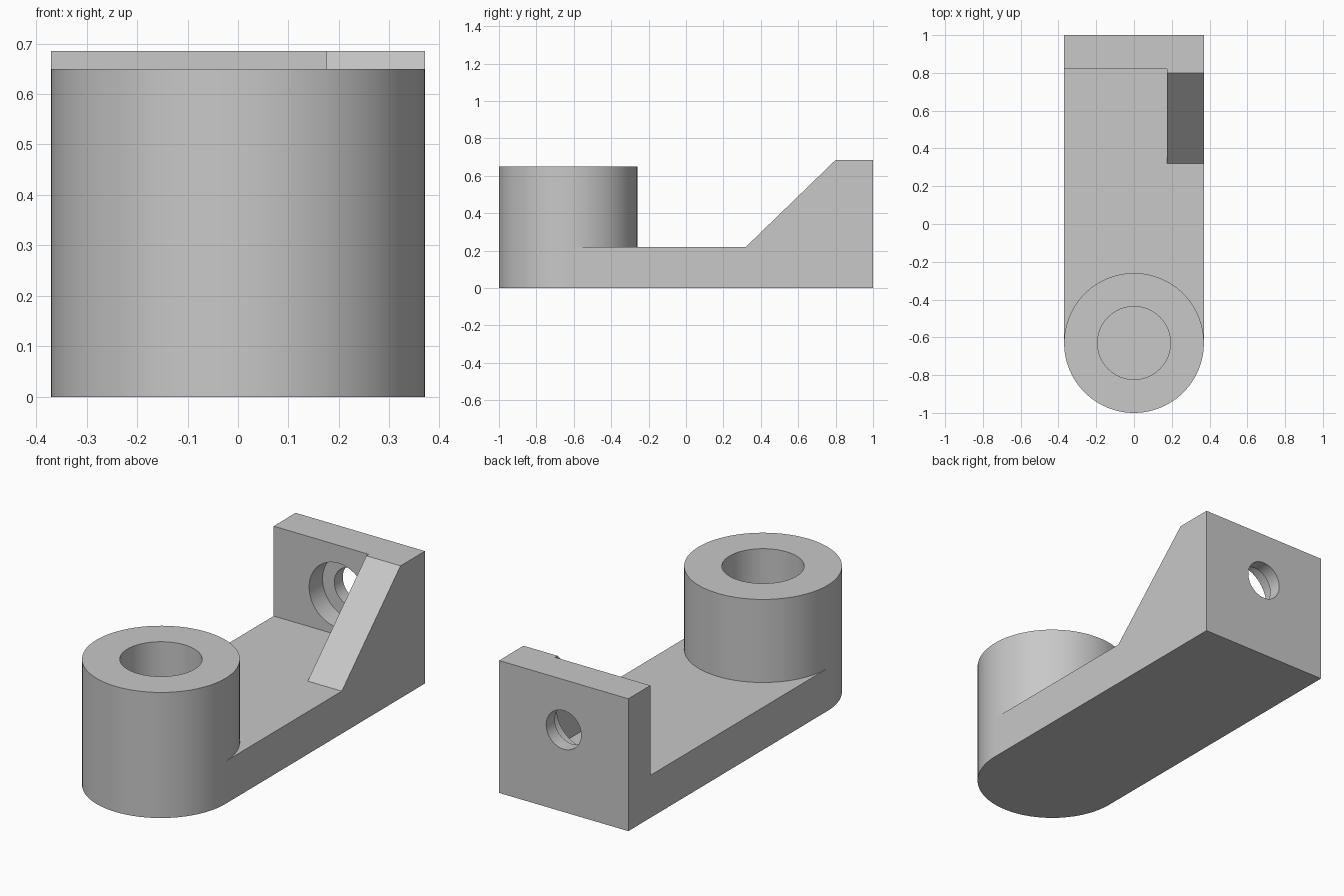
import bpy, bmesh
from math import pi, cos, sin
from mathutils import Matrix, Vector

cube = bpy.data.objects.get("Cube")
if cube:
    bpy.data.objects.remove(cube, do_unlink=True)

HALF = 0.37       # half width, also the boss radius
BOSS_Y = -0.63    # boss axis
FLOOR = 0.22      # top of the base plate
TOP = 0.685       # top of the end wall
WALL_Y = 0.82     # front face of the end wall
HOLE_Z = 0.425
SEGMENTS = 96

grey = bpy.data.materials.new("plain grey")
grey.use_nodes = True
colour = (0.58, 0.58, 0.58, 1)
grey.diffuse_color = colour
grey.node_tree.nodes["Principled BSDF"].inputs["Base Color"].default_value = colour


def extrude(name, outline, along):
    """Solid made by sweeping a flat outline along a vector."""
    bm = bmesh.new()
    face = bm.faces.new([bm.verts.new(p) for p in outline])
    swept = bmesh.ops.extrude_face_region(bm, geom=[face])["geom"]
    moved = [g for g in swept if isinstance(g, bmesh.types.BMVert)]
    bmesh.ops.translate(bm, verts=moved, vec=Vector(along))
    bmesh.ops.recalc_face_normals(bm, faces=bm.faces)
    mesh = bpy.data.meshes.new(name)
    bm.to_mesh(mesh)
    bm.free()
    mesh.materials.append(grey)
    obj = bpy.data.objects.new(name, mesh)
    bpy.context.collection.objects.link(obj)
    return obj


def circle(radius, centre, turn=Matrix()):
    steps = [2 * pi * i / SEGMENTS for i in range(SEGMENTS)]
    return [Vector(centre) + turn @ Vector((radius * cos(a), radius * sin(a), 0)) for a in steps]


def cut(obj, cutter):
    mod = obj.modifiers.new("bore", 'BOOLEAN')
    mod.operation = 'DIFFERENCE'
    mod.solver = 'EXACT'
    mod.object = cutter
    bpy.context.view_layer.objects.active = obj
    bpy.ops.object.modifier_apply(modifier=mod.name)
    bpy.data.objects.remove(cutter, do_unlink=True)


# Base plate with a rounded front end
half_turn = [pi + pi * i / (SEGMENTS // 2) for i in range(SEGMENTS // 2 + 1)]
outline = [(HALF * cos(a), BOSS_Y + HALF * sin(a), 0) for a in half_turn]
outline += [(HALF, 1, 0), (-HALF, 1, 0)]
base = extrude("base_plate", outline, (0, 0, FLOOR))

# Round boss with a blind bore that ends on the plate
boss = extrude("boss", circle(HALF, (0, BOSS_Y, FLOOR)), (0, 0, 0.65 - FLOOR))
cut(boss, extrude("bore_cutter", circle(0.193, (0, BOSS_Y, 0.1)), (0, 0, 1)))

# End wall with a counterbored hole
wall = extrude("end_wall", [(-HALF, WALL_Y, FLOOR), (HALF, WALL_Y, FLOOR),
                            (HALF, 1, FLOOR), (-HALF, 1, FLOOR)], (0, 0, TOP - FLOOR))
upright = Matrix.Rotation(pi / 2, 4, 'X')
for radius, start, end in ((0.1, 0.7, 1.1), (0.167, 0.7, 0.93)):
    cutter = extrude("hole_cutter", circle(radius, (0, start, HOLE_Z), upright),
                     (0, end - start, 0))
    cut(wall, cutter)

# Sloping rib on the left side
rib = extrude("side_rib", [(0.175, 0.32, FLOOR), (0.175, WALL_Y, FLOOR),
                           (0.175, WALL_Y, TOP), (0.175, 0.8, TOP)], (HALF - 0.175, 0, 0))

# Smooth round walls, crisp edges
bpy.ops.object.select_all(action='DESELECT')
for part in (base, boss, wall, rib):
    part.select_set(True)
bpy.context.view_layer.objects.active = base
bpy.ops.object.shade_smooth_by_angle(angle=pi / 6)
